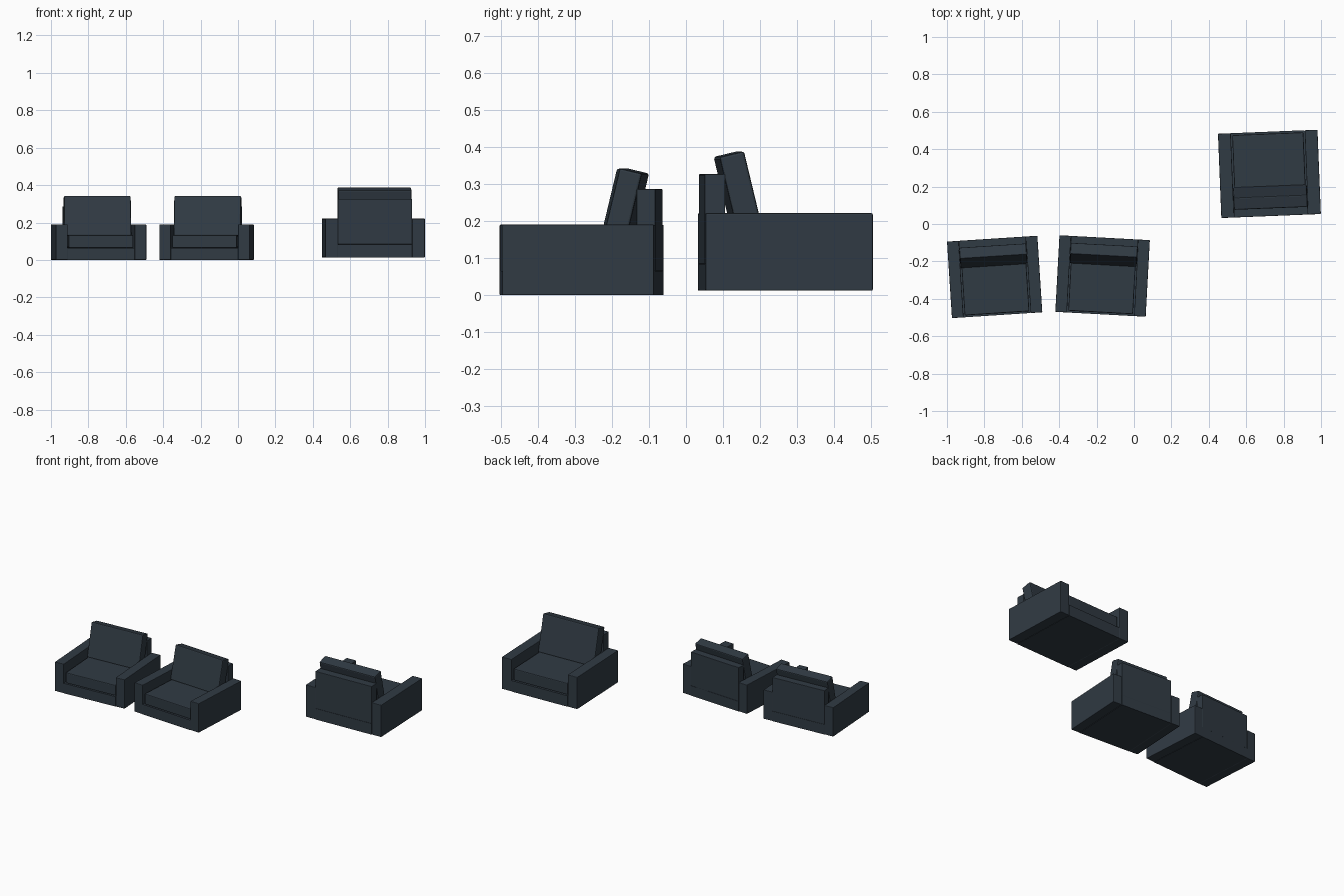
import bpy
from math import radians, sin, cos
from mathutils import Matrix, Vector

if "Cube" in bpy.data.objects:
    bpy.data.objects.remove(bpy.data.objects["Cube"])

fabric = bpy.data.materials.new("dark_slate_fabric")
fabric.diffuse_color = (0.03, 0.043, 0.057, 1)
fabric.use_nodes = True
fabric.node_tree.nodes["Principled BSDF"].inputs["Base Color"].default_value = fabric.diffuse_color

W, D = 0.484, 0.41          # overall chair width and depth
ARM = 0.062                 # arm width
INNER = W - 2 * ARM         # space between the arms
LEAN = radians(13.5)


def box(name, x, y, z, placement, bevel, local=Matrix()):
    """Bevelled box from (min, max) ranges, placed with its chair."""
    size = [b - a for a, b in (x, y, z)]
    centre = Vector([(a + b) / 2 for a, b in (x, y, z)])
    bpy.ops.mesh.primitive_cube_add(size=1)
    ob = bpy.context.object
    ob.name = name
    ob.data.transform(local @ Matrix.Translation(centre) @ Matrix.Diagonal((*size, 1)))
    ob.matrix_world = placement
    ob.data.materials.append(fabric)
    if bevel:
        mod = ob.modifiers.new("soft_edges", 'BEVEL')
        mod.width = bevel
        mod.segments = 2
    return ob


def armchair(label, loc, angle, scale):
    m = (Matrix.Translation(loc) @ Matrix.Rotation(radians(angle), 4, 'Z')
         @ Matrix.Scale(scale, 4))
    h = INNER / 2
    # frame: two arms, base and upright back
    for side, s in (("left", -1), ("right", 1)):
        xs = sorted((s * h, s * W / 2))
        box(f"{label}_{side}_arm", xs, (-D / 2, D / 2), (0, 0.19), m, 0.003)
    box(f"{label}_base", (-h, h), (-D / 2, D / 2), (0, 0.065), m, 0)
    box(f"{label}_back_frame", (-h, h), (D / 2 - 0.05, D / 2), (0.065, 0.286), m, 0.002)
    # loose seat cushion, set slightly inside the arms
    box(f"{label}_seat_cushion", (-h + 0.007, h - 0.007), (-D / 2 + 0.010, D / 2 - 0.05),
        (0.065, 0.133), m, 0.005)
    # back cushion leaning on the frame, pivoting at its lower front edge
    lean = Matrix.Translation((0, 0.058, 0.131)) @ Matrix.Rotation(-LEAN, 4, 'X')
    box(f"{label}_back_cushion", (-h + 0.001, h - 0.001), (0, 0.062), (0, 0.2175),
        m, 0.006, lean)


armchair("front_left_chair", (-0.745, -0.283, 0), 3.7, 1.0)
armchair("front_right_chair", (-0.168, -0.278, 0), -3.1, 1.0)
armchair("facing_chair", (0.724, 0.268, 0.012), 182.3, 1.1)
